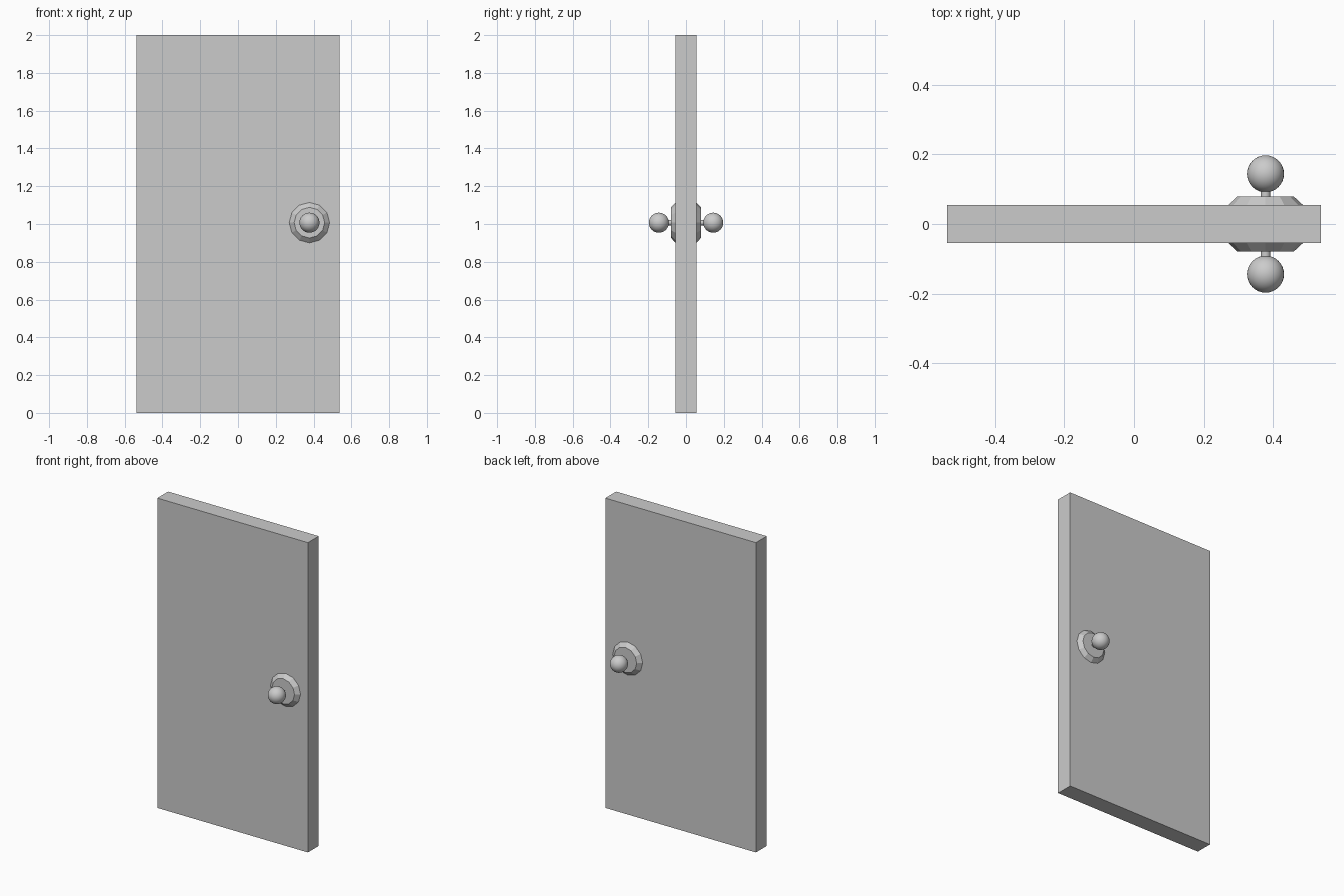
import bpy
from math import pi

if "Cube" in bpy.data.objects:
    bpy.data.objects.remove(bpy.data.objects["Cube"])

KNOB_X, KNOB_Z = 0.378, 1.007
HALF_T = 0.055


def name_active(name):
    obj = bpy.context.object
    obj.name = name
    return obj


# Door slab
bpy.ops.mesh.primitive_cube_add(size=1, location=(0, 0, 1))
door = name_active("door_panel")
door.scale = (1.075, 2 * HALF_T, 2)
bpy.ops.object.transform_apply(location=False, rotation=False, scale=True)


def add_handle(side, label):
    """Rose plate, stem and ball knob on one face (side = -1 front, +1 back)."""
    rot = (-side * pi / 2, 0, 0)  # local +z points away from the door

    # Bevelled twelve-sided plate
    bpy.ops.mesh.primitive_cone_add(
        vertices=12, radius1=0.107, radius2=0.081, depth=0.024,
        location=(KNOB_X, side * (HALF_T + 0.012), KNOB_Z), rotation=rot)
    name_active(label + "_plate")

    # Stem
    bpy.ops.mesh.primitive_cylinder_add(
        vertices=12, radius=0.014, depth=0.05,
        location=(KNOB_X, side * 0.095, KNOB_Z), rotation=rot)
    name_active(label + "_stem")
    bpy.ops.object.shade_smooth_by_angle()

    # Ball knob
    bpy.ops.mesh.primitive_uv_sphere_add(
        segments=32, ring_count=16, radius=0.053,
        location=(KNOB_X, side * 0.144, KNOB_Z), rotation=rot)
    name_active(label + "_knob")
    bpy.ops.object.shade_smooth_by_angle()


add_handle(-1, "front")
add_handle(1, "back")
